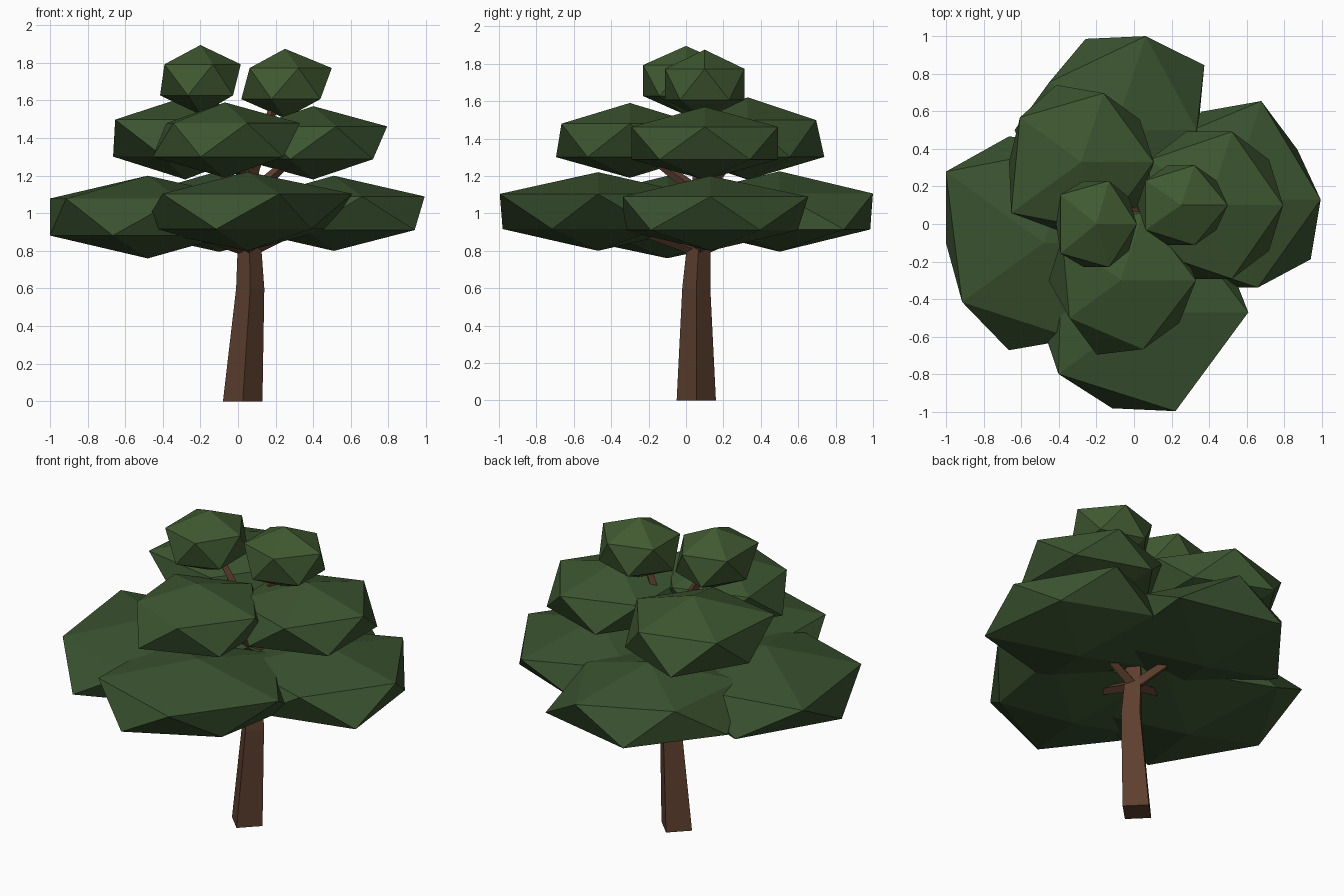
import bpy, bmesh, math
from mathutils import Vector

if "Cube" in bpy.data.objects:
    bpy.data.objects.remove(bpy.data.objects["Cube"])


def material(name, rgb):
    m = bpy.data.materials.new(name)
    m.diffuse_color = (*rgb, 1)
    m.use_nodes = True
    m.node_tree.nodes["Principled BSDF"].inputs["Base Color"].default_value = m.diffuse_color
    return m


bark = material("bark", (0.11, 0.05, 0.028))
greens = [material("leaf_low", (0.042, 0.085, 0.029)),
          material("leaf_mid", (0.046, 0.092, 0.030)),
          material("leaf_top", (0.052, 0.102, 0.031))]


def finish(bm, name, mat):
    bmesh.ops.recalc_face_normals(bm, faces=bm.faces)
    me = bpy.data.meshes.new(name)
    bm.to_mesh(me)
    bm.free()
    me.materials.append(mat)
    bpy.context.collection.objects.link(bpy.data.objects.new(name, me))


def limb(name, path, level=False):
    """Four-sided tapering tube through (x, y, z, radius) points."""
    bm = bmesh.new()
    rings = []
    for i, (x, y, z, r) in enumerate(path):
        a = Vector(path[max(i - 1, 0)][:3])
        b = Vector(path[min(i + 1, len(path) - 1)][:3])
        turn = Vector((0, 0, 1)).rotation_difference(b - a)
        ring = []
        for k in range(4):
            t = k * math.pi / 2
            p = Vector((r * math.cos(t), r * math.sin(t), 0))
            ring.append(bm.verts.new(Vector((x, y, z)) + (p if level else turn @ p)))
        rings.append(ring)
    for lo, hi in zip(rings, rings[1:]):
        for k in range(4):
            bm.faces.new((lo[k], lo[k - 1], hi[k - 1], hi[k]))
    bm.faces.new(rings[0])
    bm.faces.new(rings[-1])
    finish(bm, name, bark)


def leaves(name, tier, centre, size, stretch={}):
    """Flattened 20-sided ball; stretch scales single corners, numbered every
    36 degrees round the rim (even = upper corner, odd = lower corner)."""
    bm = bmesh.new()
    bmesh.ops.create_icosphere(bm, subdivisions=1, radius=1)
    for v in bm.verts:
        f = 1
        if math.hypot(v.co.x, v.co.y) > 0.1:
            k = round(math.degrees(math.atan2(v.co.y, v.co.x)) / 36) % 10
            f = stretch.get(k, 1)
        v.co = Vector(centre) + Vector((v.co.x * size[0] * f, v.co.y * size[1] * f,
                                        v.co.z * size[2]))
    finish(bm, name, greens[tier])


# trunk
limb("trunk", [(0.025, 0.055, 0, 0.105), (0.065, 0.055, 0.6, 0.075),
               (0.06, 0.07, 0.87, 0.06), (0.07, 0.08, 1.25, 0.04)], level=True)

# branches reaching into each leaf cluster
fork = (0.06, 0.07, 0.8, 0.035)
crown = (0.07, 0.08, 1.1, 0.035)
tips = [("left", fork, (-0.4, -0.08, 0.95)), ("right", fork, (0.45, 0.12, 0.98)),
        ("front", fork, (0.05, -0.4, 0.96)), ("back", fork, (-0.08, 0.45, 0.96)),
        ("mid_front", crown, (-0.05, -0.25, 1.35)),
        ("mid_right", crown, (0.35, 0.1, 1.35)),
        ("mid_back", crown, (-0.25, 0.3, 1.35)),
        ("top_left", (0.07, 0.08, 1.2, 0.035), (-0.18, 0.02, 1.68)),
        ("top_right", (0.07, 0.08, 1.2, 0.035), (0.22, 0.1, 1.66))]
for side, start, tip in tips:
    limb("branch_" + side, [start, (*tip, 0.02)])

# lower tier
leaves("leaves_low_left", 0, (-0.48, -0.1, 0.98), (0.6, 0.6, 0.22),
       {3: 1.11, 4: 1.2, 5: 0.97, 7: 1.12})
leaves("leaves_low_front", 0, (0.05, -0.47, 1.01), (0.6, 0.6, 0.21),
       {0: 1.04, 5: 1.05, 6: 1.04, 8: 1.03, 9: 0.78})
leaves("leaves_low_right", 0, (0.51, 0.13, 1.0), (0.54, 0.55, 0.2),
       {1: 0.92, 2: 1.12, 9: 1.1})
leaves("leaves_low_back", 0, (-0.1, 0.5, 1.01), (0.57, 0.57, 0.215),
       {0: 0.85, 1: 1.15, 2: 1.03, 4: 0.85, 5: 1.05})

# middle tier
leaves("leaves_mid_front", 1, (-0.07, -0.3, 1.39), (0.43, 0.43, 0.2),
       {0: 1.04, 6: 0.88, 7: 1.08})
leaves("leaves_mid_right", 1, (0.4, 0.1, 1.375), (0.44, 0.46, 0.195))
leaves("leaves_mid_back", 1, (-0.28, 0.33, 1.4), (0.43, 0.43, 0.22),
       {3: 1.12, 4: 1.05, 6: 1.2})

# top tier
leaves("leaves_top_left", 2, (-0.2, 0, 1.71), (0.24, 0.27, 0.185), {4: 1.1, 6: 1.1})
leaves("leaves_top_right", 2, (0.25, 0.1, 1.69), (0.26, 0.25, 0.185), {0: 1.07})
